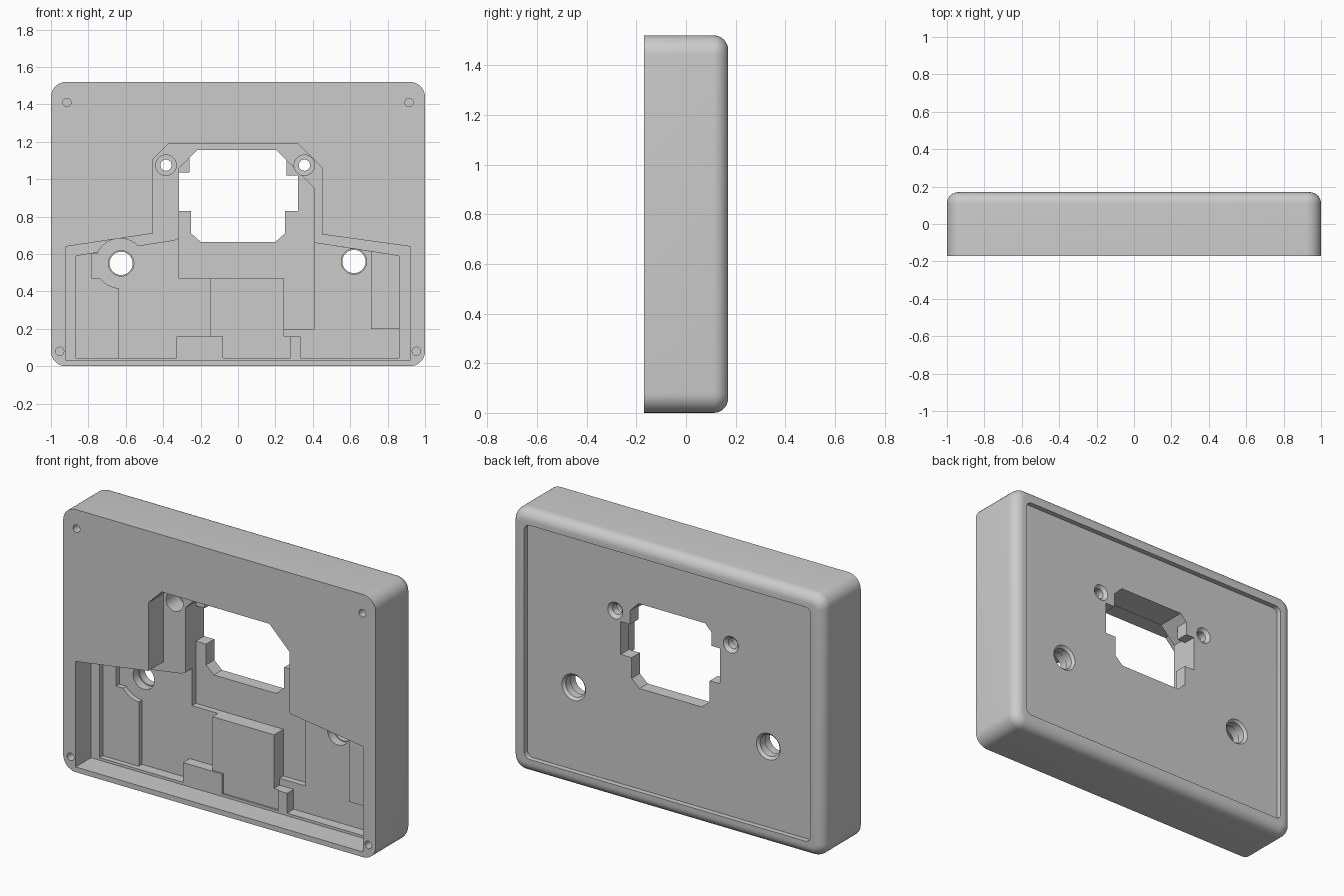
import bpy, bmesh
from math import cos, sin, tau, radians

if "Cube" in bpy.data.objects:
    bpy.data.objects.remove(bpy.data.objects["Cube"], do_unlink=True)

FRONT, BACK, TOP = -0.17, 0.17, 1.52
RECESS = BACK - 0.03                      # level of the sunken back panel

grey = bpy.data.materials.new("plain grey")
grey.use_nodes = True
grey.diffuse_color = (0.6, 0.6, 0.6, 1)
grey.node_tree.nodes["Principled BSDF"].inputs["Base Color"].default_value = (0.6, 0.6, 0.6, 1)


def add_object(name, bm):
    bmesh.ops.recalc_face_normals(bm, faces=bm.faces)
    mesh = bpy.data.meshes.new(name)
    bm.to_mesh(mesh)
    bm.free()
    mesh.materials.append(grey)
    obj = bpy.data.objects.new(name, mesh)
    bpy.context.collection.objects.link(obj)
    return obj


def loft(front, back, y0, y1):
    """Solid between two matching outlines in the xz plane."""
    bm = bmesh.new()
    a = [bm.verts.new((x, y0, z)) for x, z in front]
    b = [bm.verts.new((x, y1, z)) for x, z in back]
    bm.faces.new(a)
    bm.faces.new(b)
    for i in range(len(a)):
        j = (i + 1) % len(a)
        bm.faces.new((a[i], a[j], b[j], b[i]))
    return bm


def circle(x, z, r, n=40):
    return [(x + r * cos(tau * i / n), z + r * sin(tau * i / n)) for i in range(n)]


def rect(x0, x1, z0, z1):
    return [(x0, z0), (x1, z0), (x1, z1), (x0, z1)]


def round_uprights(bm, radius):
    """Round the four edges that run front to back."""
    edges = [e for e in bm.edges
             if abs(e.verts[0].co.y - e.verts[1].co.y) > 0.01]
    bmesh.ops.bevel(bm, geom=edges, offset=radius, segments=8,
                    profile=0.5, affect='EDGES')


# Housing with rounded corners and a rounded back rim
outline = rect(-1, 1, 0, TOP)
bm = loft(outline, outline, FRONT, BACK)
round_uprights(bm, 0.08)
rim = [e for e in bm.edges if all(v.co.y > BACK - 0.001 for v in e.verts)]
bmesh.ops.bevel(bm, geom=rim, offset=0.06, segments=8, profile=0.5, affect='EDGES')
housing = add_object("housing", bm)


def cut(bm):
    cutter = add_object("cutter", bm)
    cutter.hide_render = True
    mod = housing.modifiers.new("cut", 'BOOLEAN')
    mod.operation, mod.solver, mod.object = 'DIFFERENCE', 'EXACT', cutter
    bpy.context.view_layer.objects.active = housing
    bpy.ops.object.modifier_apply(modifier=mod.name)
    bpy.data.objects.remove(cutter, do_unlink=True)


def pocket(points, depth):
    cut(loft(points, points, FRONT - 0.1, FRONT + depth))


# Sunken back panel
panel = rect(-0.917, 0.917, 0.083, TOP - 0.083)
bm = loft(panel, panel, RECESS, BACK + 0.1)
round_uprights(bm, 0.035)
cut(bm)

# Main front cavity
pocket([(-0.92, 0.03), (0.92, 0.03), (0.92, 0.64), (0.45, 0.705), (0.45, 1.06),
        (0.32, 1.19), (-0.37, 1.19), (-0.455, 1.105), (-0.455, 0.71),
        (-0.92, 0.64)], 0.14)

# Stepped cavity floors
pocket([(-0.865, 0.045), (0.86, 0.045), (0.86, 0.59), (0.41, 0.66),
        (-0.315, 0.685), (-0.34, 0.672), (-0.865, 0.59)], 0.17)
pocket([(-0.635, 0.045), (0.86, 0.045), (0.86, 0.2), (0.71, 0.2), (0.71, 0.613),
        (0.41, 0.66), (-0.315, 0.685), (-0.34, 0.672), (-0.635, 0.626)], 0.2)
pocket(rect(-0.78, -0.63, 0.47, 0.603), 0.2)
pocket(circle(-0.63, 0.55, 0.133), 0.2)
pocket([(-0.315, 0.47), (0.245, 0.47), (0.245, 0.2), (0.41, 0.2), (0.41, 0.95),
        (0.205, 1.155), (-0.22, 1.155), (-0.315, 1.06)], 0.235)

# Notched window through the back
window = [(-0.2, 0.665), (0.2, 0.665), (0.25, 0.71), (0.25, 0.83), (0.32, 0.83),
          (0.32, 1.02), (0.26, 1.02), (0.26, 1.1), (0.205, 1.155), (-0.22, 1.155),
          (-0.26, 1.115), (-0.26, 1.035), (-0.315, 1.035), (-0.315, 0.83),
          (-0.25, 0.83), (-0.25, 0.71)]
cut(loft(window, window, 0.0, BACK + 0.1))

# Through holes with a chamfer at the back panel
for x, z, r, chamfer in ((-0.385, 1.075, 0.03, 0.018), (0.355, 1.075, 0.03, 0.018),
                         (-0.625, 0.55, 0.062, 0.014), (0.62, 0.56, 0.062, 0.014)):
    if r < 0.05:
        pocket(circle(x, z, 0.055), 0.25)
    else:
        pocket(circle(x, z, 0.068), 0.25)
    cut(loft(circle(x, z, r), circle(x, z, r), FRONT - 0.1, BACK + 0.1))
    cut(loft(circle(x, z, r), circle(x, z, r + 2 * chamfer),
             RECESS - chamfer, RECESS + chamfer))

# Blind screw holes in the front corners
for x, z in ((-0.915, 1.41), (0.915, 1.41), (-0.953, 0.08), (0.953, 0.08)):
    pocket(circle(x, z, 0.022, 24), 0.15)

# Raised blocks on the cavity floor
for name, points, depth in (
        ("centre_block", [(-0.15, 0.035), (0.28, 0.035), (0.28, 0.16), (0.245, 0.16),
                          (0.245, 0.47), (-0.15, 0.47)], 0.15),
        ("left_rib", rect(-0.08, -0.33, 0.035, 0.16), 0.14),
        ("right_rib", rect(0.28, 0.335, 0.035, 0.16), 0.14)):
    add_object(name, loft(points, points, FRONT + depth, 0.1))

# Smooth the rounded parts and keep the hard edges
bpy.ops.object.select_all(action='DESELECT')
housing.select_set(True)
bpy.context.view_layer.objects.active = housing
bpy.ops.object.shade_smooth_by_angle(angle=radians(30))
